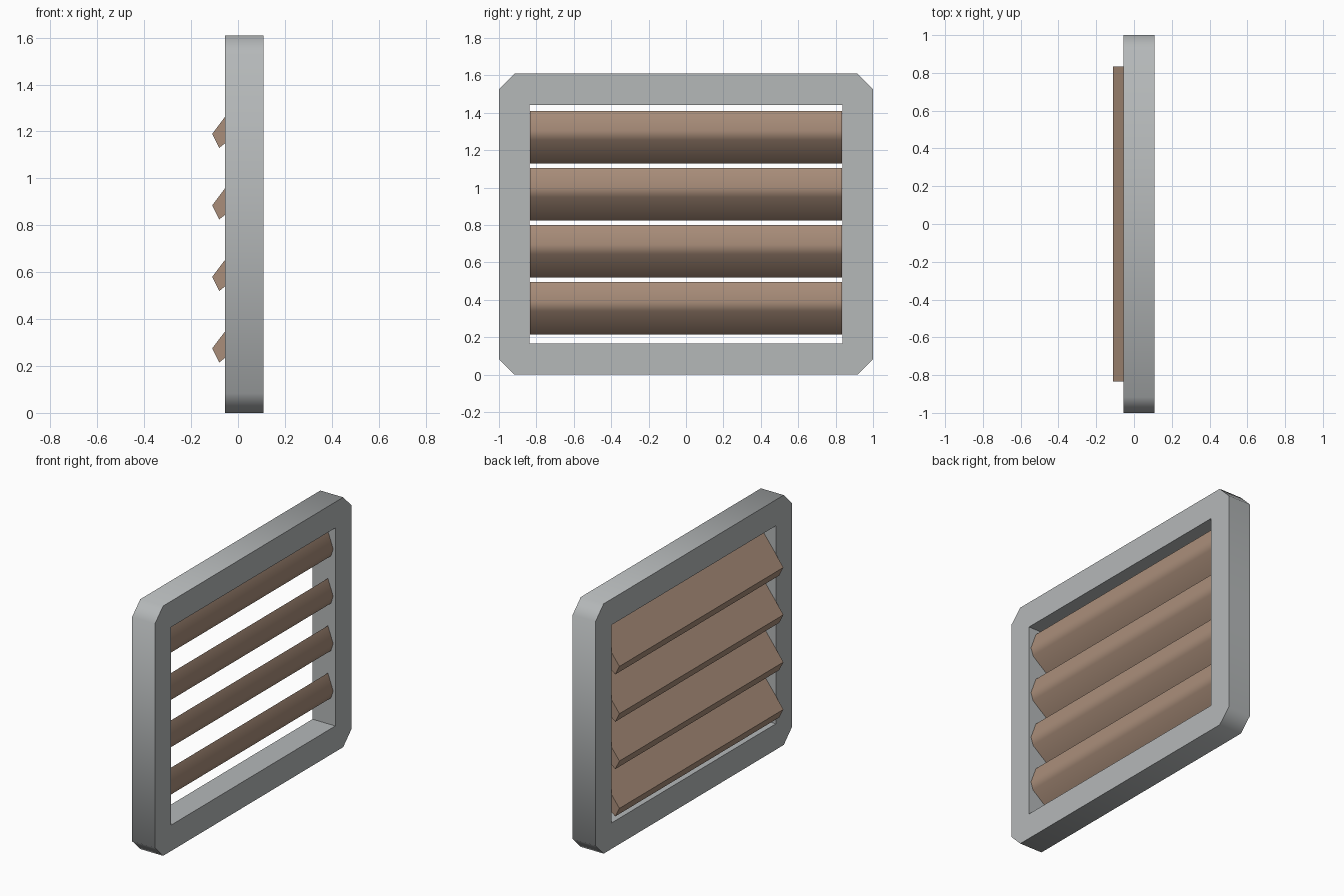
import bpy
import bmesh
import math

cube = bpy.data.objects.get("Cube")
if cube:
    bpy.data.objects.remove(cube, do_unlink=True)


def material(name, color):
    mat = bpy.data.materials.new(name)
    mat.use_nodes = True
    mat.diffuse_color = (*color, 1)
    mat.node_tree.nodes["Principled BSDF"].inputs["Base Color"].default_value = (*color, 1)
    return mat


def finish(name, bm, mat):
    bmesh.ops.recalc_face_normals(bm, faces=bm.faces[:])
    mesh = bpy.data.meshes.new(name)
    bm.to_mesh(mesh)
    bm.free()
    mesh.materials.append(mat)
    obj = bpy.data.objects.new(name, mesh)
    bpy.context.collection.objects.link(obj)
    bpy.ops.object.select_all(action='DESELECT')
    obj.select_set(True)
    bpy.context.view_layer.objects.active = obj
    bpy.ops.object.shade_smooth_by_angle(angle=math.radians(60))
    return obj


grey = material("grey metal", (0.46, 0.48, 0.485))
brown = material("brown slat", (0.40, 0.27, 0.195))

# Frame: chamfered outer outline around a rectangular opening
BACK, FRONT = -0.055, 0.108
HEIGHT, MID = 1.61, 0.805
CUT = 0.083
OPEN_Y, OPEN_Z = 0.837, 0.638


def frame_loop(bm, x):
    outer, inner = [], []
    for sy, sz in ((1, 1), (-1, 1), (-1, -1), (1, -1)):
        pair = [(sy, MID + sz * (MID - CUT)), (sy * (1 - CUT), MID + sz * MID)]
        if sy != sz:
            pair.reverse()
        outer += [bm.verts.new((x, y, z)) for y, z in pair]
        corner = bm.verts.new((x, sy * OPEN_Y, MID + sz * OPEN_Z))
        inner += [corner, corner]
    return outer, inner


bm = bmesh.new()
back_out, back_in = frame_loop(bm, BACK)
front_out, front_in = frame_loop(bm, FRONT)
for i in range(8):
    j = (i + 1) % 8
    bm.faces.new((back_out[i], back_out[j], front_out[j], front_out[i]))
    for out, inn in ((back_out, back_in), (front_out, front_in)):
        ring = [out[i], out[j], inn[j]]
        if inn[i] is not inn[j]:
            ring.append(inn[i])
    # flat rim faces and the opening walls
        bm.faces.new(ring)
    if back_in[i] is not back_in[j]:
        bm.faces.new((back_in[i], back_in[j], front_in[j], front_in[i]))
finish("frame", bm, grey)

# Slats: a tilted blade profile (x, z) extruded across the opening
PROFILE = [(-0.11, -0.08), (-0.08, -0.14), (0.078, -0.015),
           (0.094, 0.035), (0.056, 0.14)]
HALF, PITCH, FIRST = 0.835, 0.305, 0.355

for n in range(4):
    z0 = FIRST + n * PITCH
    bm = bmesh.new()
    end = bm.faces.new([bm.verts.new((x, -HALF, z0 + z)) for x, z in PROFILE])
    result = bmesh.ops.extrude_face_region(bm, geom=[end], use_keep_orig=True)
    moved = [v for v in result["geom"] if isinstance(v, bmesh.types.BMVert)]
    bmesh.ops.translate(bm, verts=moved, vec=(0, 2 * HALF, 0))
    finish(f"slat_{n + 1}", bm, brown)
